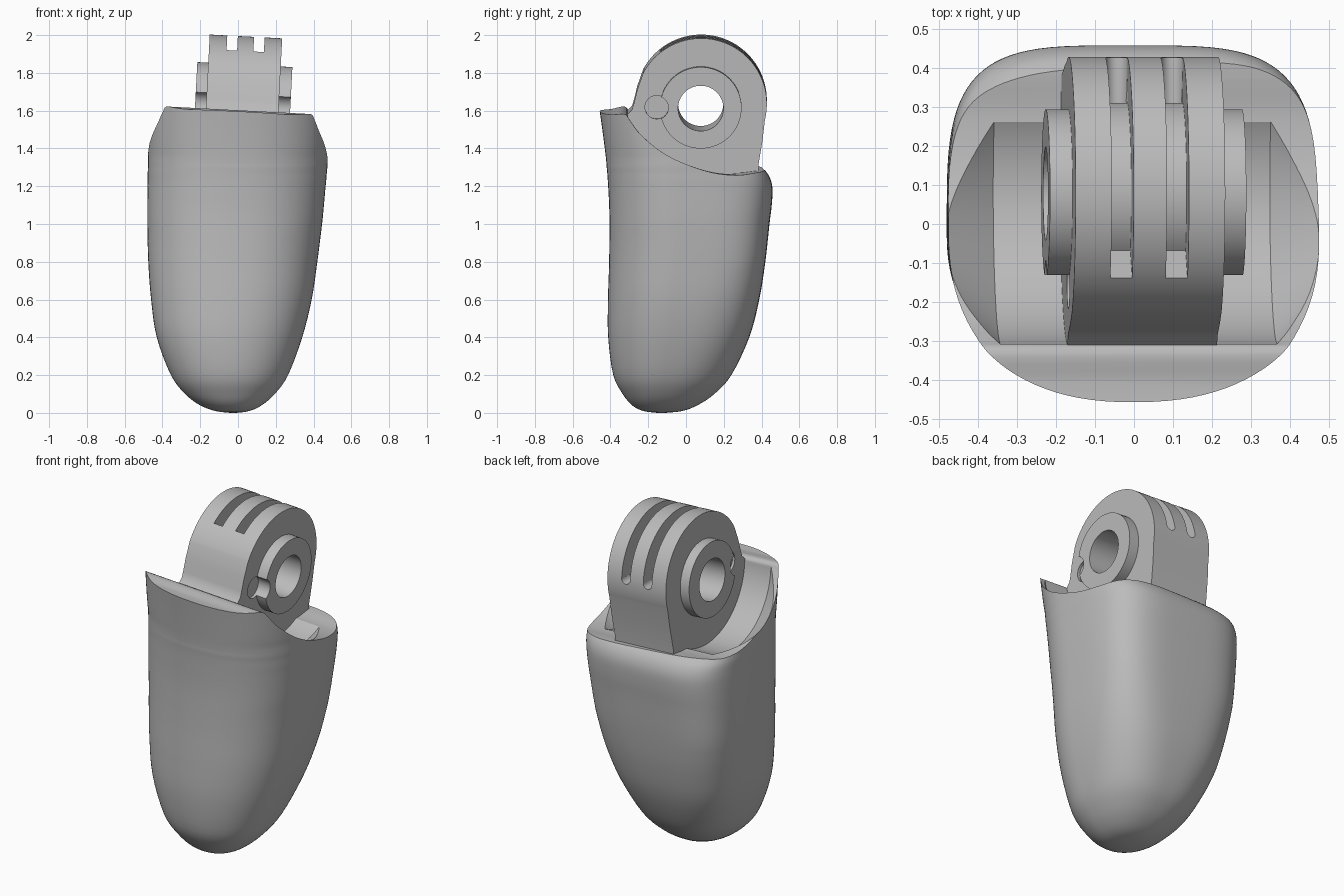
import bpy, bmesh, math
from mathutils import Matrix, Vector

cube = bpy.data.objects.get("Cube")
if cube:
    bpy.data.objects.remove(cube, do_unlink=True)

grey = bpy.data.materials.new("plain_grey")
grey.use_nodes = True
grey.diffuse_color = (0.5, 0.5, 0.5, 1)
grey.node_tree.nodes["Principled BSDF"].inputs["Base Color"].default_value = (0.5, 0.5, 0.5, 1)

# Hinge centre, with the whole hinge tilted slightly sideways
PIVOT = Vector((0.03, 0.08, 1.645))
TILT = Matrix.Translation(PIVOT) @ Matrix.Rotation(math.radians(3), 4, 'Y') @ Matrix.Translation(-PIVOT)


def loft(name, rings, matrix=None):
    """Closed solid skinned through rings of equal point count."""
    bm = bmesh.new()
    loops = [[bm.verts.new(p) for p in ring] for ring in rings]
    n = len(loops[0])
    for a, b in zip(loops, loops[1:]):
        for i in range(n):
            j = (i + 1) % n
            bm.faces.new((a[i], a[j], b[j], b[i]))
    bm.faces.new(loops[0][::-1])
    bm.faces.new(loops[-1])
    bmesh.ops.recalc_face_normals(bm, faces=bm.faces)
    if matrix:
        bm.transform(matrix)
    mesh = bpy.data.meshes.new(name)
    bm.to_mesh(mesh)
    bm.free()
    mesh.materials.append(grey)
    obj = bpy.data.objects.new(name, mesh)
    bpy.context.collection.objects.link(obj)
    return obj


def prism(name, outline, x0, x1):
    return loft(name, [[(x, y, z) for y, z in outline] for x in (x0, x1)], TILT)


def arc(cy, cz, r, start, end, n):
    angles = [math.radians(start + (end - start) * i / n) for i in range(n + 1)]
    return [(cy + r * math.cos(a), cz + r * math.sin(a)) for a in angles]


def circle(cy, cz, r, n=64):
    return arc(cy, cz, r, 0, 360, n)[:-1]


def activate(obj):
    bpy.ops.object.select_all(action='DESELECT')
    obj.select_set(True)
    bpy.context.view_layer.objects.active = obj


def combine(obj, tool, operation='DIFFERENCE'):
    activate(obj)
    mod = obj.modifiers.new("combine", 'BOOLEAN')
    mod.operation = operation
    mod.solver = 'EXACT'
    mod.object = tool
    bpy.ops.object.modifier_apply(modifier=mod.name)
    bpy.data.objects.remove(tool, do_unlink=True)


def smooth(points, steps):
    """Catmull-Rom resampling of a list of tuples."""
    pts = [points[0]] + points + [points[-1]]
    out = []
    for a, b, c, d in zip(pts, pts[1:], pts[2:], pts[3:]):
        for s in range(steps):
            t = s / steps
            out.append(tuple(
                q + 0.5 * t * (r - p + t * (2 * p - 5 * q + 4 * r - w + t * (3 * (q - r) + w - p)))
                for p, q, r, w in zip(a, b, c, d)))
    return out + [points[-1]]


# Body sections: height, right edge, left edge, front, back (back rounds into a shoulder)
sections = [
    (0, -.04, -.01, -.15, -.11), (.01, -.12, .06, -.225, -.02),
    (.04, -.20, .125, -.285, .06), (.1, -.28, .195, -.335, .15),
    (.2, -.355, .265, -.385, .24), (.4, -.43, .34, -.412, .335),
    (.6, -.46, .39, -.413, .388), (.8, -.475, .42, -.407, .42),
    (1.0, -.48, .445, -.405, .442), (1.1, -.48, .455, -.407, .454),
    (1.18, -.479, .462, -.411, .458), (1.23, -.478, .467, -.414, .45),
    (1.27, -.478, .47, -.417, .43), (1.3, -.477, .473, -.42, .40),
    (1.33, -.477, .475, -.422, .365), (1.4, -.475, .478, -.43, .32),
    (1.55, -.47, .48, -.45, .29), (1.75, -.46, .48, -.48, .27),
]


def body_ring(z, x0, x1, front, back, n=96):
    cx, half = (x0 + x1) / 2, (x1 - x0) / 2
    widest = min(-.13 + .12 * min(z, .9), (front + back) / 2 + .02)
    ring = []
    for i in range(n):
        a = 2 * math.pi * i / n
        c, s = math.cos(a), math.sin(a)
        # round at the front, boxier towards the back
        power = 2 / (2.1 + 1.8 * min(z / .8, 1)) if s > 0 else 2 / (2.1 + .2 * min(z, 1))
        u = math.copysign(abs(c) ** power, c)
        v = abs(s) ** power
        ring.append((cx + half * u, widest + v * ((back if s > 0 else front) - widest), z))
    return ring


body = loft("fingertip_body", [body_ring(*s) for s in smooth(sections, 4)])

# Sweeping top edge: front lip, dipping sides, level back
rim = smooth([(-.48, 1.597), (-.40, 1.592), (-.325, 1.60), (-.295, 1.565), (-.24, 1.495),
              (-.13, 1.405), (0, 1.34), (.14, 1.295), (.27, 1.28), (.37, 1.29), (.45, 1.295)], 4)
combine(body, prism("rim_cutter", [(-.7, 1.597)] + rim + [(.7, 1.295), (.7, 2.2), (-.7, 2.2)], -.7, .7))

# Bowl that clears the hinge, with sloping side walls
bowl = [(-.50, .27), (-.34, .39), (.37, .39), (.52, .27)]
combine(body, loft("bowl_cutter", [[(x, y, z) for y, z in circle(.08, 1.625, r, 96)] for x, r in bowl], TILT))

# Hinge block with a round top and a foot flaring into the lip
outline = [(.38, 1.12), (.383, 1.32), (.405, 1.45)]
outline += arc(.08, 1.645, .348, -14, 152, 56)
outline += [(-.258, 1.72), (-.275, 1.65), (-.286, 1.615), (-.315, 1.585), (-.33, 1.12)]
hinge = prism("hinge_block", outline, -.168, .216)

# Side bosses
for x0, x1 in ((-.226, -.12), (.18, .278)):
    combine(hinge, prism("boss", circle(.078, 1.628, .216), x0, x1), 'UNION')

# Pin bore
combine(hinge, prism("bore_cutter", circle(.078, 1.625, .12), -.4, .4))

# Round notches at the front of each boss
for x0, x1 in ((-.4, -.153), (.2, .4)):
    combine(hinge, prism("notch_cutter", circle(-.155, 1.628, .062, 32), x0, x1))

# Two curved cord slots over the top of the hinge, rounded at the back end
for x in (-.047, .095):
    slot = arc(.08, 1.645, .42, 8, 129, 40) + arc(.08, 1.645, .235, 129, 8, 40)
    combine(hinge, prism("slot_cutter", slot, x - .028, x + .028))
    round_end = [[(x + u, y, z) for u, z in circle(0, 1.69, .028, 24)] for y in (.31, .6)]
    combine(hinge, loft("slot_end_cutter", round_end, TILT))

for obj in (body, hinge):
    activate(obj)
    bpy.ops.object.shade_smooth_by_angle(angle=math.radians(30))
